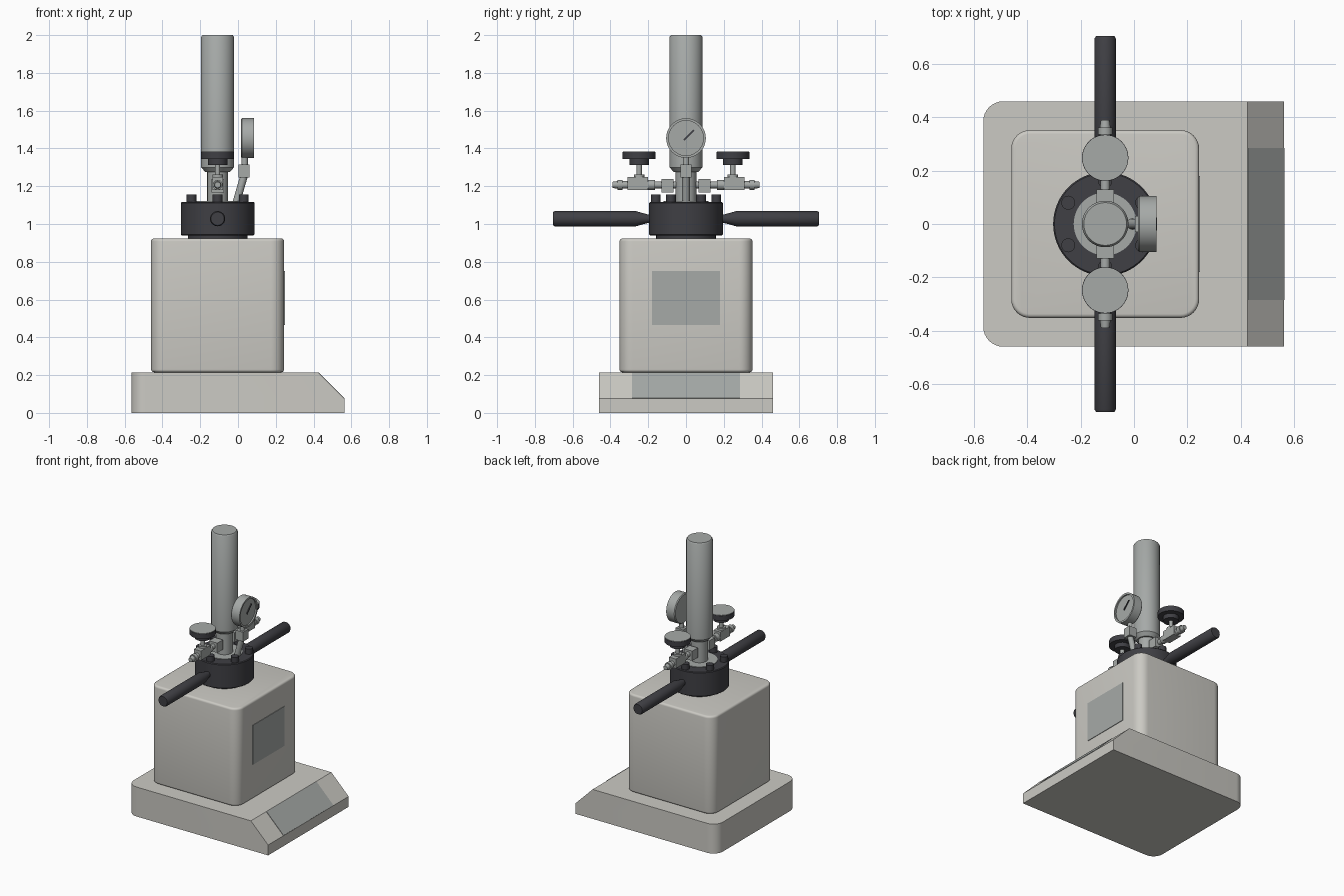
import bpy, bmesh, math
from mathutils import Matrix, Vector

if "Cube" in bpy.data.objects:
    bpy.data.objects.remove(bpy.data.objects["Cube"])

AXIS_X = -0.108          # vertical axis of the vessel
made = []


def material(name, rgb):
    m = bpy.data.materials.new(name)
    m.use_nodes = True
    m.diffuse_color = (*rgb, 1)
    m.node_tree.nodes["Principled BSDF"].inputs["Base Color"].default_value = (*rgb, 1)
    return m


CREAM = material("cream_enamel", (0.60, 0.59, 0.55))
STEEL = material("steel_grey", (0.38, 0.40, 0.39))
DARK = material("dark_charcoal", (0.05, 0.05, 0.058))


def finish(name, bm, mat, matrix=None):
    bmesh.ops.recalc_face_normals(bm, faces=bm.faces)
    if matrix:
        bm.transform(matrix)
    me = bpy.data.meshes.new(name)
    bm.to_mesh(me)
    bm.free()
    ob = bpy.data.objects.new(name, me)
    me.materials.append(mat)
    bpy.context.collection.objects.link(ob)
    made.append(ob)
    return ob


def lathe(name, profile, mat, origin, direction=(0, 0, 1), sides=40):
    """Solid of revolution; profile is (radius, distance along direction)."""
    bm = bmesh.new()
    rings = []
    for r, h in profile:
        rings.append([bm.verts.new((r * math.cos(2 * math.pi * i / sides),
                                    r * math.sin(2 * math.pi * i / sides), h))
                      for i in range(sides)])
    for a, b in zip(rings, rings[1:]):
        for i in range(sides):
            j = (i + 1) % sides
            bm.faces.new((a[i], a[j], b[j], b[i]))
    bm.faces.new(rings[0])
    bm.faces.new(rings[-1])
    rot = Vector(direction).to_track_quat("Z", "Y").to_matrix().to_4x4()
    return finish(name, bm, mat, Matrix.Translation(origin) @ rot)


def rod(name, a, b, radius, mat, sides=20):
    d = Vector(b) - Vector(a)
    return lathe(name, [(radius, 0), (radius, d.length)], mat, a, d, sides)


def box(name, lo, hi, mat, corner=0, edge=0):
    """Box with rounded upright corners, then softened top and bottom rims."""
    lo, hi = Vector(lo), Vector(hi)
    bm = bmesh.new()
    bmesh.ops.create_cube(bm, size=1)
    bm.transform(Matrix.Translation((lo + hi) / 2) @ Matrix.Diagonal((*(hi - lo), 1)))
    if corner:
        up = [e for e in bm.edges if abs(e.verts[0].co.z - e.verts[1].co.z) > 1e-4]
        bmesh.ops.bevel(bm, geom=up, offset=corner, segments=8, profile=0.5, affect="EDGES")
    if edge:
        rim = [e for e in bm.edges if abs(e.verts[0].co.z - e.verts[1].co.z) < 1e-4]
        bmesh.ops.bevel(bm, geom=rim, offset=edge, segments=4, profile=0.5, affect="EDGES")
    return finish(name, bm, mat)


# Base: side profile extruded across, with rounded rear corners
bm = bmesh.new()
side = [(-0.565, 0), (0.563, 0), (0.563, 0.075), (0.425, 0.213), (-0.565, 0.213)]
face = bm.faces.new([bm.verts.new((x, -0.46, z)) for x, z in side])
new = bmesh.ops.extrude_face_region(bm, geom=[face])["geom"]
bmesh.ops.translate(bm, vec=(0, 0.92, 0), verts=[v for v in new if isinstance(v, bmesh.types.BMVert)])
rear = [e for e in bm.edges if all(v.co.x < -0.5 for v in e.verts)
        and abs(e.verts[0].co.z - e.verts[1].co.z) > 0.1]
bmesh.ops.bevel(bm, geom=rear, offset=0.075, segments=8, profile=0.5, affect="EDGES")
finish("base", bm, CREAM)

# Control panel lying on the sloped front of the base
slope = Matrix.Translation((0.494, 0, 0.144)) @ Matrix.Rotation(math.radians(45), 4, "Y")
bm = bmesh.new()
bmesh.ops.create_cube(bm, size=1)
bm.transform(Matrix.Diagonal((0.193, 0.57, 0.006, 1)))
finish("control_panel", bm, STEEL, slope)

# Heater housing and its side plate
box("housing", (-0.46, -0.352, 0.215), (0.244, 0.352, 0.923), CREAM, 0.07, 0.015)
box("housing_plate", (0.24, -0.18, 0.465), (0.248, 0.18, 0.75), STEEL)

# Vessel neck, clamp head, lid and tall motor column
axis = (AXIS_X, 0, 0)
lathe("vessel_neck", [(0.158, 0.91), (0.158, 0.945)], DARK, axis, sides=64)
lathe("clamp_head", [(0.19, 0.94), (0.195, 0.945), (0.195, 1.112), (0.19, 1.117)], DARK, axis, sides=64)
lathe("lid", [(0.118, 1.1), (0.118, 1.121)], STEEL, axis, sides=64)
lathe("column_neck", [(0.055, 1.11), (0.055, 1.3)], STEEL, axis)
lathe("column", [(0.065, 1.275), (0.087, 1.3), (0.087, 1.99), (0.08, 2.0)], STEEL, axis, sides=64)

# Ring of clamp bolts
for k in range(6):
    a = math.radians(30 + 60 * k)
    p = (AXIS_X + 0.16 * math.cos(a), 0.16 * math.sin(a), 0)
    lathe(f"clamp_bolt_{k + 1}", [(0.026, 1.11), (0.026, 1.155)], DARK, p, sides=20)

# Handles and needle valves on the front and back
for s, tag in ((-1, "front"), (1, "back")):
    out = (0, s, 0)
    lathe(f"handle_{tag}", [(0.022, 0.18), (0.022, 0.2), (0.04, 0.265), (0.04, 0.695), (0.035, 0.704)],
          DARK, (AXIS_X, 0, 1.028), out)

    def block(name, y0, y1, half, z0, z1):
        ys = sorted((s * y0, s * y1))
        box(f"{name}_{tag}", (AXIS_X - half, ys[0], z0), (AXIS_X + half, ys[1], z1), STEEL)

    block("valve_inlet", 0.066, 0.13, 0.033, 1.168, 1.238)
    block("valve_body", 0.2, 0.31, 0.028, 1.18, 1.248)
    valve = (AXIS_X, 0, 1.207)
    lathe(f"valve_pipe_{tag}", [(0.018, 0.04), (0.018, 0.165), (0.027, 0.165), (0.027, 0.2)], STEEL, valve, out, 12)
    lathe(f"valve_outlet_{tag}", [(0.02, 0.3), (0.02, 0.335), (0.027, 0.335), (0.027, 0.362),
                                  (0.02, 0.362), (0.016, 0.39)], STEEL, valve, out, 12)
    knob = (AXIS_X, s * 0.248, 0)
    lathe(f"valve_stem_{tag}", [(0.028, 1.24), (0.028, 1.262), (0.014, 1.262), (0.014, 1.32)], STEEL, knob, sides=16)
    lathe(f"valve_knob_{tag}", [(0.052, 1.313), (0.052, 1.345), (0.087, 1.345), (0.087, 1.381)], DARK, knob)
    lathe(f"knob_cap_{tag}", [(0.085, 1.38), (0.085, 1.384)], STEEL, knob)

# Pressure gauge on a leaning pipe
rod("gauge_pipe", (-0.01, 0, 1.11), (0.032, 0, 1.255), 0.02, STEEL)
box("gauge_fitting", (0.003, -0.03, 1.247), (0.062, 0.03, 1.315), STEEL)
rod("gauge_stem", (0.035, 0, 1.31), (0.035, 0, 1.37), 0.017, STEEL)
lathe("gauge_case", [(0.1, 0), (0.105, 0.006), (0.105, 0.07), (0.092, 0.07), (0.092, 0.06)],
      STEEL, (0.015, 0, 1.455), (1, 0, 0), 48)
needle = box("gauge_needle", (-0.002, -0.004, -0.015), (0.004, 0.004, 0.06), DARK)
needle.matrix_world = Matrix.Translation((0.077, 0, 1.455)) @ Matrix.Rotation(math.radians(-45), 4, "X")

# Smooth round surfaces while keeping hard edges
bpy.ops.object.select_all(action="DESELECT")
for ob in made:
    ob.select_set(True)
bpy.context.view_layer.objects.active = made[0]
bpy.ops.object.shade_smooth_by_angle(angle=math.radians(35))
